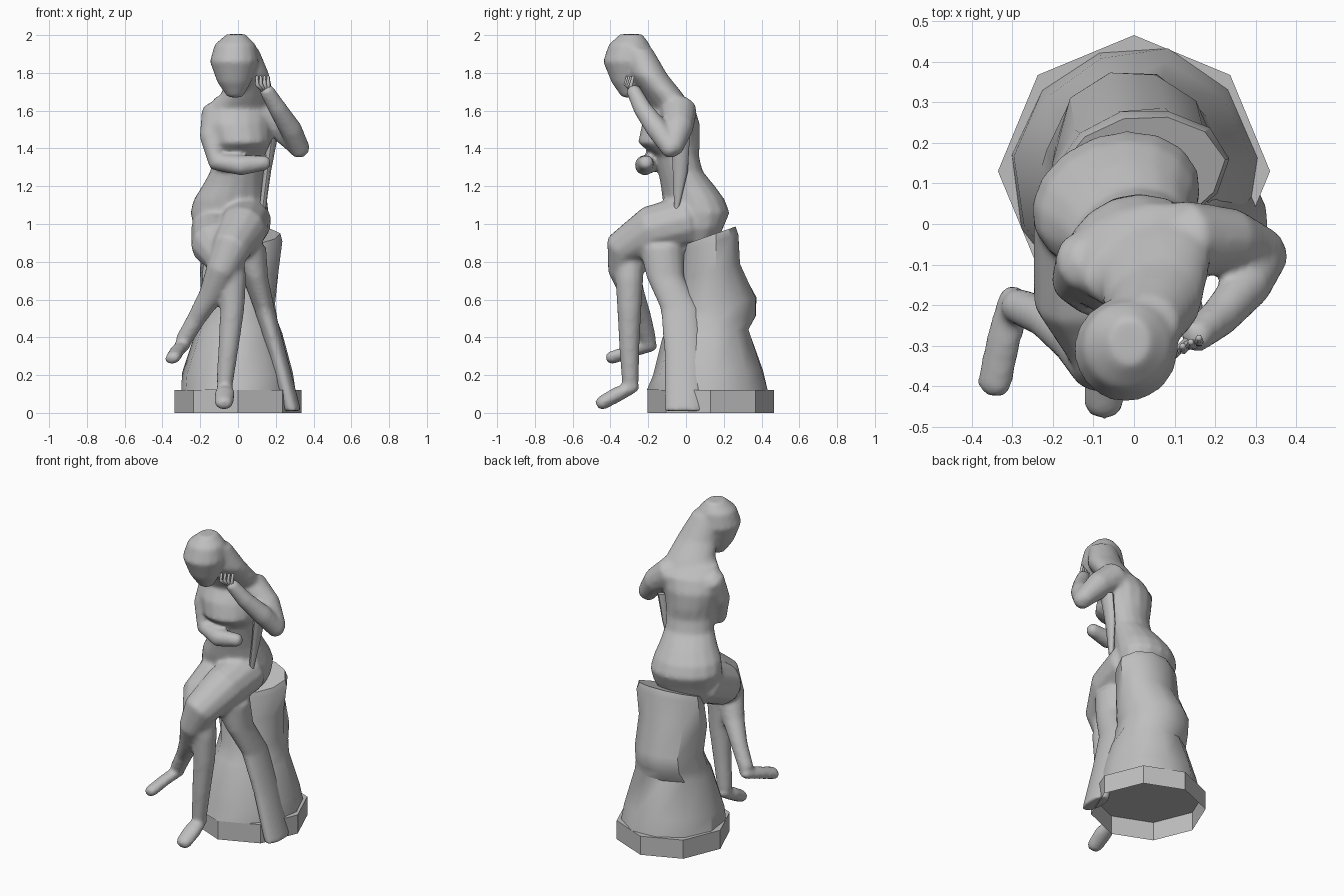
import bpy
import bmesh
import math
import random
from mathutils import Matrix, Quaternion, Vector

random.seed(4)
default = bpy.data.objects.get("Cube")
if default:
    bpy.data.objects.remove(default, do_unlink=True)

# One stone colour for the whole statue
GREY = (0.52, 0.52, 0.52, 1)
stone = bpy.data.materials.new("grey stone")
stone.use_nodes = True
stone.diffuse_color = GREY
stone.node_tree.nodes["Principled BSDF"].inputs["Base Color"].default_value = GREY


def skin(bm, rings, cap_start=True):
    """Bridge equal-sized vertex rings and close the ends."""
    verts = [[bm.verts.new(point) for point in ring] for ring in rings]
    count = len(verts[0])
    faces = []
    for low, high in zip(verts, verts[1:]):
        for i in range(count):
            j = (i + 1) % count
            faces.append(bm.faces.new((low[i], low[j], high[j], high[i])))
    if cap_start:
        faces.append(bm.faces.new(list(reversed(verts[0]))))
    faces.append(bm.faces.new(verts[-1]))
    bmesh.ops.recalc_face_normals(bm, faces=faces)


def loft(bm, sections, sides=16, turn=0, tilt=0, rough=0, cap_start=True):
    """Stack horizontal ellipses given as (z, x, y, half width, half depth)."""
    rotation = Matrix.Rotation(math.radians(turn), 3, "Z")
    rings = []
    for level, (z, x, y, wide, deep) in enumerate(sections):
        slope = tilt * level / (len(sections) - 1)
        ring = []
        for i in range(sides):
            a = math.tau * i / sides
            grow = 1 + random.uniform(-rough, rough)
            offset = rotation @ Vector((wide * math.cos(a), deep * math.sin(a), 0)) * grow
            offset.z = slope * offset.y
            ring.append(Vector((x, y, z)) + offset)
        rings.append(ring)
    skin(bm, rings, cap_start)


def tube(bm, path, sides=12, squash=1):
    """Sweep a limb with soft ends through (x, y, z, radius) points."""
    points = [Vector(p[:3]) for p in path]
    radii = [p[3] for p in path]
    first = (points[0] - points[1]).normalized() * radii[0]
    last = (points[-1] - points[-2]).normalized() * radii[-1]
    points = [points[0] + first / 2] + points + [points[-1] + last / 2]
    radii = [radii[0] * 0.6] + radii + [radii[-1] * 0.6]
    turn = Quaternion()
    previous = Vector((0, 0, 1))
    rings = []
    for k, (centre, radius) in enumerate(zip(points, radii)):
        ahead = points[min(k + 1, len(points) - 1)]
        behind = points[max(k - 1, 0)]
        tangent = (ahead - behind).normalized()
        turn = previous.rotation_difference(tangent) @ turn
        previous = tangent
        ring = []
        for i in range(sides):
            a = math.tau * i / sides
            ring.append(centre + turn @ Vector(
                (radius * math.cos(a), radius * squash * math.sin(a), 0)))
        rings.append(ring)
    skin(bm, rings)


def finish(bm, name, blend=False, crease=180):
    """Turn the bmesh into an object, optionally melting its pieces together."""
    mesh = bpy.data.meshes.new(name)
    bm.to_mesh(mesh)
    bm.free()
    mesh.materials.append(stone)
    mesh.shade_smooth()
    if crease < 180:
        mesh.set_sharp_from_angle(angle=math.radians(crease))
    obj = bpy.data.objects.new(name, mesh)
    bpy.context.scene.collection.objects.link(obj)
    if blend:
        remesh = obj.modifiers.new("Blend", "REMESH")
        remesh.mode = "VOXEL"
        remesh.voxel_size = 0.012
        remesh.use_smooth_shade = True
        smooth = obj.modifiers.new("Soften", "SMOOTH")
        smooth.factor = 0.5
        smooth.iterations = 9


# Octagonal plinth, open underneath
bm = bmesh.new()
loft(bm, [(0, 0, 0.13, 0.335, 0.335), (0.12, 0, 0.13, 0.335, 0.335)],
     sides=8, cap_start=False)
finish(bm, "plinth", crease=20)

# Rugged tree-stump seat with a sloping top
bm = bmesh.new()
loft(bm, [
    (0.12, 0, 0.12, 0.3, 0.32),
    (0.21, 0, 0.12, 0.29, 0.3),
    (0.42, 0, 0.11, 0.23, 0.23),
    (0.48, 0, 0.14, 0.21, 0.24),
    (0.57, 0, 0.16, 0.2, 0.22),
    (0.75, 0.01, 0.13, 0.21, 0.16),
    (0.9, 0.02, 0.13, 0.21, 0.15),
    (0.94, 0.02, 0.13, 0.2, 0.14),
], sides=11, turn=8, tilt=0.35, rough=0.035)
finish(bm, "stump_seat", crease=35)

# Whole figure melted into one flowing body: torso and hips first
bm = bmesh.new()
loft(bm, [
    (0.86, -0.05, 0.03, 0.15, 0.11),
    (0.98, -0.04, 0.05, 0.2, 0.14),
    (1.06, -0.045, 0.06, 0.215, 0.165),
    (1.13, -0.04, 0.04, 0.2, 0.16),
    (1.2, -0.025, 0.01, 0.17, 0.14),
    (1.28, -0.005, -0.03, 0.145, 0.115),
    (1.36, 0, -0.05, 0.145, 0.115),
    (1.43, 0.01, -0.09, 0.165, 0.165),
    (1.53, 0, -0.08, 0.18, 0.15),
    (1.61, 0.01, -0.07, 0.18, 0.11),
    (1.67, 0.02, -0.1, 0.15, 0.08),
], turn=20)
# Crossed left leg
tube(bm, [
    (0.04, 0.02, 1.02, 0.14),
    (0.02, -0.18, 0.97, 0.13),
    (-0.04, -0.33, 0.87, 0.105),
    (-0.085, -0.33, 0.76, 0.085),
    (-0.145, -0.28, 0.62, 0.065),
    (-0.22, -0.23, 0.5, 0.05),
    (-0.29, -0.2, 0.38, 0.045),
])
tube(bm, [(-0.29, -0.18, 0.36, 0.045), (-0.32, -0.28, 0.33, 0.045), (-0.345, -0.4, 0.29, 0.045)],
     squash=0.75)
# Hanging right leg
tube(bm, [
    (-0.12, 0.02, 0.98, 0.13),
    (-0.12, -0.18, 0.89, 0.13),
    (-0.06, -0.31, 0.8, 0.1),
    (-0.03, -0.3, 0.7, 0.075),
    (-0.03, -0.3, 0.55, 0.065),
    (-0.05, -0.3, 0.35, 0.055),
    (-0.07, -0.295, 0.16, 0.045),
])
tube(bm, [(-0.07, -0.27, 0.14, 0.04), (-0.07, -0.36, 0.1, 0.055), (-0.075, -0.45, 0.05, 0.05)],
     squash=0.75)
# Long drape falling from the lap to the plinth
loft(bm, [
    (0.01, 0.285, -0.01, 0.05, 0.105),
    (0.3, 0.21, -0.01, 0.05, 0.105),
    (0.55, 0.14, -0.03, 0.055, 0.105),
    (0.72, 0.09, -0.11, 0.07, 0.1),
    (0.88, 0.04, -0.13, 0.11, 0.12),
])
# Bowed head
loft(bm, [
    (1.67, -0.015, -0.3, 0.04, 0.04),
    (1.75, -0.02, -0.31, 0.09, 0.085),
    (1.86, -0.02, -0.31, 0.13, 0.13),
    (1.95, -0.015, -0.3, 0.11, 0.11),
    (2.005, -0.01, -0.29, 0.05, 0.06),
])
# Hair sweeping back and spreading over the shoulders
loft(bm, [
    (1.6, 0.02, -0.07, 0.19, 0.1),
    (1.7, 0.05, -0.13, 0.14, 0.1),
    (1.79, 0.05, -0.2, 0.12, 0.1),
    (1.93, 0.02, -0.26, 0.09, 0.08),
], turn=20)
# Right arm folded across the waist
tube(bm, [
    (-0.11, -0.09, 1.59, 0.085),
    (-0.145, -0.14, 1.46, 0.06),
    (-0.11, -0.17, 1.33, 0.055),
    (0.02, -0.22, 1.31, 0.055),
    (0.15, -0.21, 1.325, 0.04),
])
# Left arm raised to the cheek
tube(bm, [(0.12, -0.04, 1.6, 0.1), (0.24, -0.04, 1.51, 0.08), (0.33, -0.07, 1.4, 0.055)])
tube(bm, [
    (0.33, -0.07, 1.39, 0.055),
    (0.28, -0.15, 1.5, 0.06),
    (0.21, -0.23, 1.61, 0.05),
    (0.15, -0.28, 1.71, 0.04),
])
finish(bm, "seated_figure", blend=True)

# Left hand fingers
bm = bmesh.new()
for finger in range(4):
    x = 0.1 + 0.02 * finger
    tube(bm, [
        (0.13 + 0.01 * finger, -0.29, 1.71, 0.012),
        (x, -0.32 + 0.01 * finger, 1.74, 0.011),
        (x, -0.31 + 0.01 * finger, 1.78, 0.008),
    ], sides=6)
finish(bm, "left_fingers")

# Cloth tail hanging from the left side of the chest
bm = bmesh.new()
loft(bm, [
    (1.08, 0.13, -0.05, 0.017, 0.012),
    (1.28, 0.155, -0.03, 0.02, 0.04),
    (1.46, 0.18, -0.03, 0.03, 0.05),
], sides=8)
finish(bm, "cloth_tail", crease=60)
